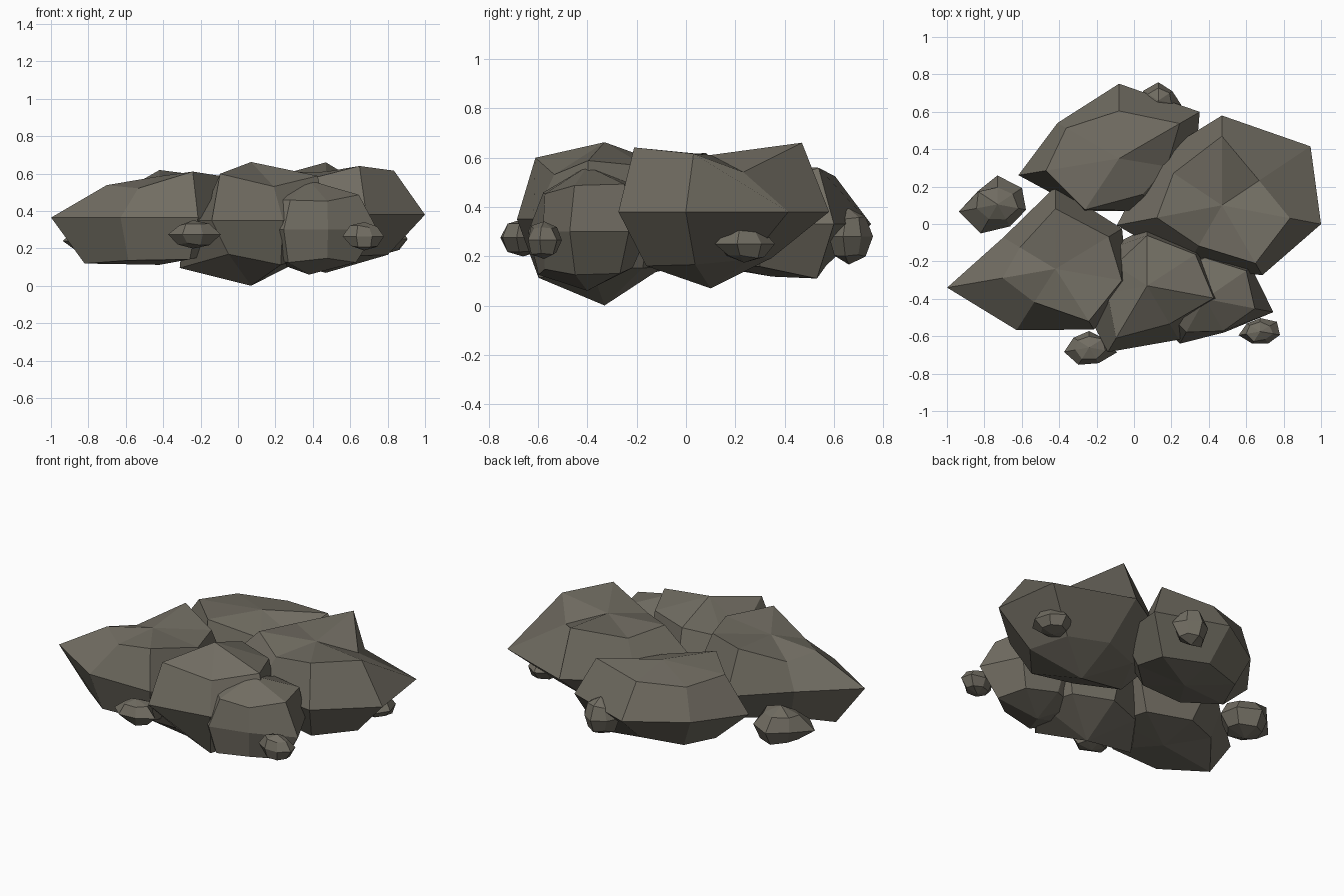
import bpy, bmesh, math, random

random.seed(4)
stone = bpy.data.materials.new("grey_brown_stone")
stone.diffuse_color = (0.165, 0.152, 0.122, 1)
SEG = 7


def rock(name, centre, scale, upper, middle, lower, top, bottom):
    """Seven-sided, four-ring sphere; every corner is pushed out by its own radius.
    Corners run clockwise from the back (+y)."""
    bm = bmesh.new()

    def corner(lat, k, r):
        a = math.pi / 2 - k * 2 * math.pi / SEG
        d = (math.cos(lat) * math.cos(a), math.cos(lat) * math.sin(a), math.sin(lat))
        return bm.verts.new([c + s * r * v for c, s, v in zip(centre, scale, d)])

    rings = [[corner(lat, k, r) for k, r in enumerate(radii)]
             for lat, radii in ((math.pi / 4, upper), (0, middle), (-math.pi / 4, lower))]
    tip = corner(math.pi / 2, 0, top)
    base = corner(-math.pi / 2, 0, bottom)
    for k in range(SEG):
        n = (k + 1) % SEG
        bm.faces.new((tip, rings[0][n], rings[0][k]))
        for a, b in zip(rings, rings[1:]):
            bm.faces.new((a[n], b[n], b[k], a[k]))
        bm.faces.new((base, rings[2][k], rings[2][n]))
    bmesh.ops.recalc_face_normals(bm, faces=bm.faces)
    mesh = bpy.data.meshes.new(name)
    bm.to_mesh(mesh)
    bm.free()
    mesh.materials.append(stone)
    obj = bpy.data.objects.new(name, mesh)
    bpy.context.collection.objects.link(obj)


# Large boulders
rock("right_boulder", (.47, .10, .38), (1.2, 1, .757),
     (.523, .30, .44, .487, .34, .42, .39),
     (.48, .505, .453, .415, .36, .48, .40),
     (.35, .36, .40, .41, .36, .42, .36), .304, .41)
rock("back_boulder", (-.08, .35, .33), (1.38, 1, .76),
     (.36, .425, .27, .30, .43, .41, .37),
     (.40, .40, .30, .31, .31, .40, .305),
     (.31, .41, .32, .32, .33, .35, .33), .31, .28)
rock("left_boulder", (-.42, -.24, .365), (1.32, 1, .79),
     (.455, .39, .39, .44, .28, .31, .26),
     (.44, .345, .30, .36, .363, .45, .27),
     (.36, .35, .34, .40, .41, .44, .32), .28, .32)
rock("middle_boulder", (.07, -.33, .35), (1.23, 1, .8),
     (.38, .38, .42, .32, .44, .25, .25),
     (.31, .30, .34, .32, .394, .30, .28),
     (.34, .35, .35, .42, .32, .45, .34), .39, .437)
rock("front_boulder", (.38, -.40, .30), (1.17, 1, .8),
     (.31, .34, .33, .27, .28, .29, .31),
     (.25, .27, .32, .20, .266, .28, .27),
     (.26, .30, .31, .27, .31, .28, .27), .33, .30)

# Pebbles around the foot: centre, scale, outline radii
for name, centre, scale, middle in (
        ("left_pebble", (-.73, .105, .24), (.18, .15, .125),
         (1.03, .93, .87, .87, 1.15, 1.18, .75)),
        ("front_left_pebble", (-.24, -.66, .275), (.125, .098, .08),
         (.90, .80, 1.22, .95, 1.05, 1.10, .85)),
        ("front_right_pebble", (.675, -.575, .265), (.108, .08, .08),
         (.90, 1.05, 1.0, .90, .90, 1.10, .85)),
        ("back_pebble", (.13, .66, .28), (.12, .10, .12),
         (.98, .80, 1.05, .90, .90, 1.0, .85)),
        ("right_pebble", (.80, .235, .25), (.11, .125, .08),
         (1.0, .90, 1.0, 1.05, 1.0, .90, 1.0))):
    upper, lower = [[random.uniform(.8, 1.05) for _ in range(SEG)] for _ in range(2)]
    rock(name, centre, scale, upper, middle, lower, .95, .95)
